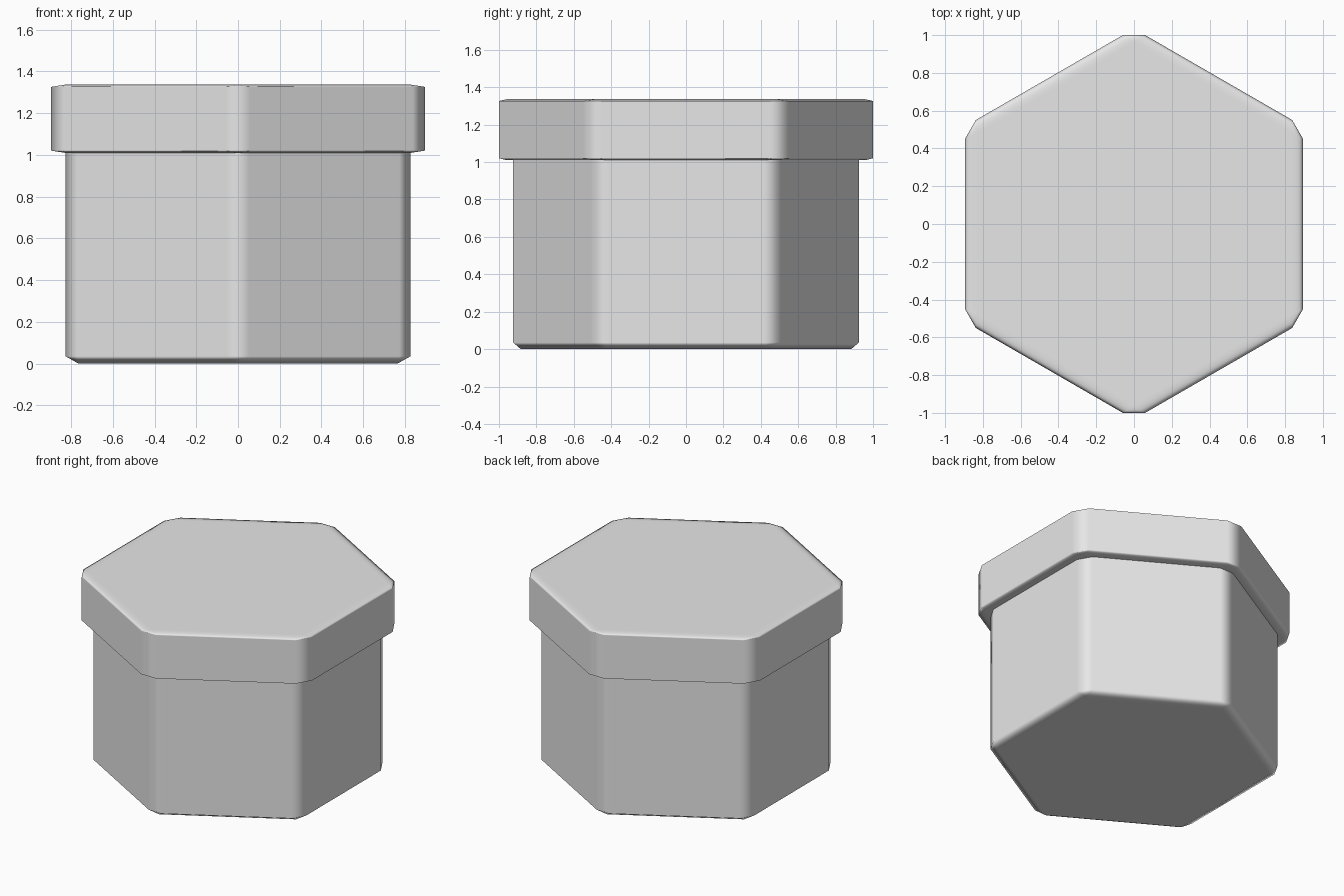
import bpy
import math

cube = bpy.data.objects.get("Cube")
if cube:
    bpy.data.objects.remove(cube, do_unlink=True)

# Single plain grey
grey = bpy.data.materials.new("light_grey")
grey.use_nodes = True
colour = (0.8, 0.8, 0.8, 1)
grey.diffuse_color = colour
grey.node_tree.nodes["Principled BSDF"].inputs["Base Color"].default_value = colour


def hex_prism(name, radius, bottom, top):
    """Six-sided prism, bevelled at unit size and then scaled to fit."""
    bpy.ops.mesh.primitive_cylinder_add(vertices=6, radius=1, depth=2)
    obj = bpy.context.object
    obj.name = name
    obj.location.z = (bottom + top) / 2
    obj.scale = (radius, radius, (top - bottom) / 2)
    obj.data.materials.append(grey)
    bpy.ops.object.shade_smooth()
    bevel = obj.modifiers.new("chamfer", "BEVEL")
    bevel.width = 0.065
    bevel.segments = 1
    bevel.limit_method = "ANGLE"
    bevel.angle_limit = math.radians(30)
    bevel.harden_normals = True
    return obj


# Jar body runs up inside the wider lid
hex_prism("jar_body", 0.955, 0.0, 1.08)
hex_prism("lid", 1.034, 1.01, 1.337)
